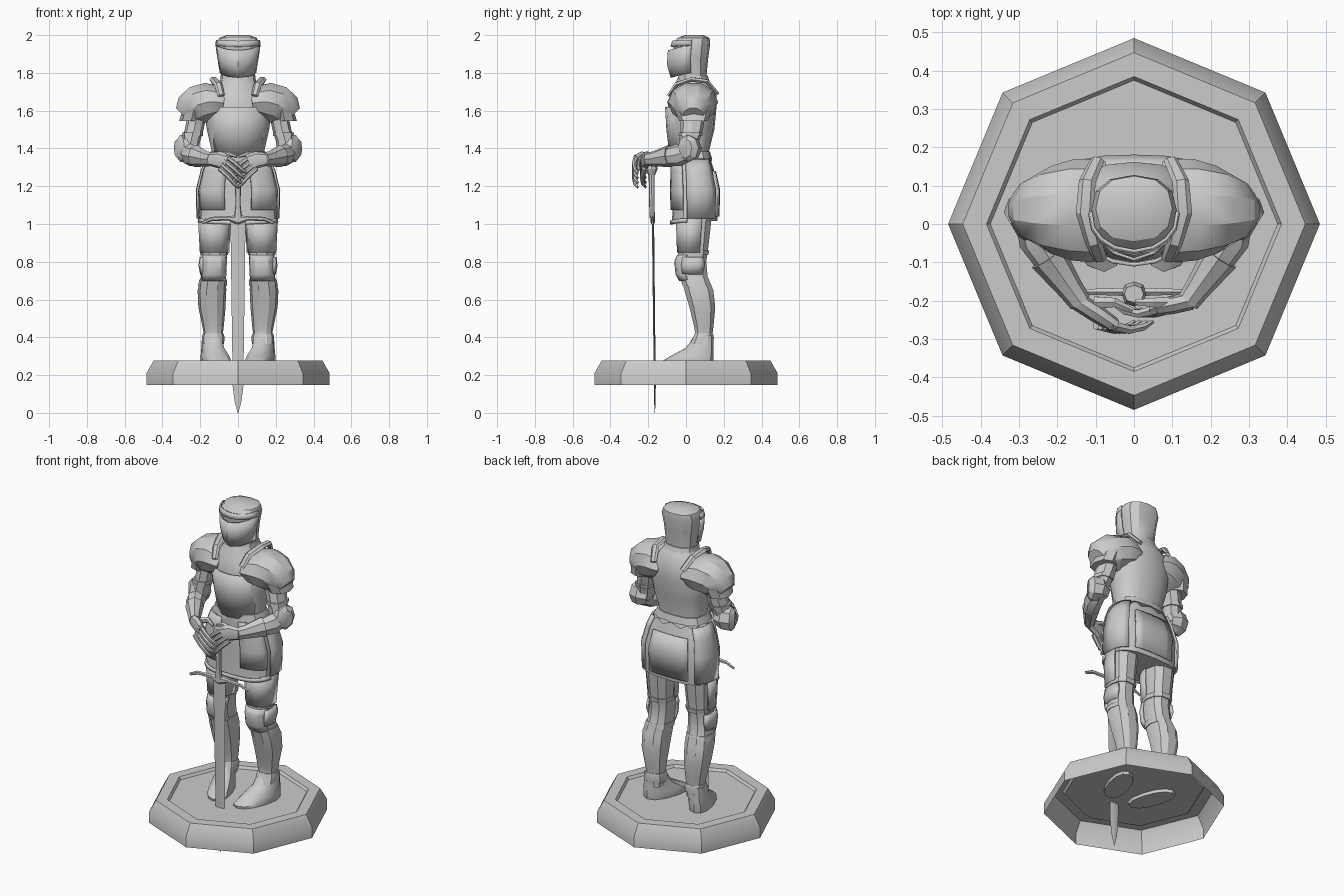
import bpy, bmesh
from math import sin, cos, pi, radians
from mathutils import Vector


def spow(v, p):
    return (abs(v) ** p) * (1 if v >= 0 else -1)


def mesh(name, rings, closed=True, cap=(True, True), thick=0):
    """Skin a list of point rings into one object."""
    bm = bmesh.new()
    vs = [[bm.verts.new(p) for p in r] for r in rings]
    n = len(vs[0])
    for a, b in zip(vs, vs[1:]):
        for i in range(n if closed else n - 1):
            j = (i + 1) % n
            bm.faces.new((a[i], a[j], b[j], b[i]))
    if closed:
        if cap[0]:
            bm.faces.new(vs[0][::-1])
        if cap[1]:
            bm.faces.new(vs[-1])
    bmesh.ops.recalc_face_normals(bm, faces=bm.faces)
    me = bpy.data.meshes.new(name)
    bm.to_mesh(me)
    bm.free()
    ob = bpy.data.objects.new(name, me)
    bpy.context.collection.objects.link(ob)
    if thick:
        m = ob.modifiers.new("thickness", "SOLIDIFY")
        m.thickness, m.offset = thick, 0
    return ob


def loft(name, rings, n=12, arc=None, p=0.85, keel=0, dip=0, off=0, skew=0, zig=0, s=1, cap=(True, True), thick=0.012):
    """Horizontal rings (z, centre x, half width, front y, back y); arc gives an open plate."""
    a0, a1 = arc or (0, 360)
    out = []
    for k, (z, cx, w, y0, y1) in enumerate(rings):
        ring = []
        for i in range(n + 1 if arc else n):
            a = radians(a0 + (a1 - a0) * i / n)
            c, d = cos(a), sin(a)
            y = (y0 + y1) / 2 + ((y1 - y0) / 2 + off) * spow(d, p)
            front = max(0, -d) ** 8
            x = cx + (w + off) * spow(c, p) + skew * (y - 0.06)
            zz = z - dip * max(0, -d) ** 2 + (zig * (-1) ** i if k == 0 else 0)
            ring.append((s * x, y - keel * front, zz))
        out.append(ring)
    return mesh(name, out, not arc, cap, thick if arc else 0)


def tube(name, pts, n=8, ref=(0, 0, 1), s=1):
    """Sweep ellipses along points (x, y, z, radius on ref axis, other radius)."""
    P = [Vector(q[:3]) for q in pts]
    out = []
    for i, q in enumerate(pts):
        t = (P[min(i + 1, len(P) - 1)] - P[max(i - 1, 0)]).normalized()
        r = Vector(ref)
        u = (r - t * r.dot(t)).normalized()
        v = t.cross(u)
        ring = [P[i] + u * q[3] * cos(2 * pi * k / n) + v * q[4] * sin(2 * pi * k / n) for k in range(n)]
        out.append([(s * w.x, w.y, w.z) for w in ring])
    return mesh(name, out)


# Octagonal base, open underneath, with a recessed top
base = [(0.485, .148), (0.485, .21), (0.447, .277), (0.385, .277), (0.375, .262)]
mesh("base", [[(r * cos(i * pi / 4), r * sin(i * pi / 4), z) for i in range(8)] for r, z in base], cap=(False, True))

# Sword
loft("blade", [(0, 0, .002, -.166, -.164), (.06, 0, .018, -.169, -.161), (.14, 0, .028, -.17, -.16),
               (1.02, 0, .04, -.181, -.169)], n=4, p=1)
tube("crossguard", [(-.19, -.177, 1.005, .008, .005), (-.14, -.177, 1.027, .011, .008), (-.05, -.177, 1.03, .012, .011),
                    (0, -.177, 1.02, .026, .014), (.05, -.177, 1.03, .012, .011), (.14, -.177, 1.027, .011, .008),
                    (.19, -.177, 1.005, .008, .005)], n=6)
loft("grip", [(1.03, 0, .022, -.192, -.164), (1.1, 0, .014, -.195, -.167), (1.27, 0, .016, -.198, -.166)], n=8)
loft("pommel", [(1.26, 0, .018, -.2, -.164), (1.29, 0, .032, -.215, -.15), (1.33, 0, .025, -.205, -.16)], n=8)

# Breastplate and backplate
loft("torso", [(1.30, 0, .15, -.065, .125), (1.38, 0, .138, -.065, .12), (1.5, 0, .165, -.08, .15),
               (1.6, 0, .18, -.085, .16), (1.68, 0, .16, -.07, .162), (1.74, 0, .105, -.04, .135),
               (1.77, 0, .085, -.03, .115)], n=16, keel=.016)
loft("neck_collar", [(1.715, 0, .115, -.065, .145), (1.755, 0, .095, -.045, .125), (1.785, 0, .092, -.04, .115)], n=12)
loft("breast_plate_overlay", [(1.36, 0, .125, -.068, .12), (1.5, 0, .15, -.085, .15), (1.62, 0, .16, -.092, .16)],
     n=8, arc=(205, 335), keel=.014, thick=.01)

# Armoured skirt with raised plates
skirt = [(1.015, 0, .207, -.076, .165), (1.06, 0, .205, -.072, .17), (1.18, 0, .21, -.076, .172),
         (1.28, 0, .185, -.073, .15), (1.37, 0, .142, -.07, .122)]
loft("skirt", skirt, n=16, p=.7, dip=.01)
loft("waist_lames", [(1.335, 0, .163, -.078, .138), (1.385, 0, .143, -.074, .126)], n=24, zig=.012, p=.75)
plate = [(1.075, 0, .205, -.073, .17)] + skirt[2:4] + [(1.34, 0, .158, -.072, .135)]
for s in (-1, 1):
    loft("front_tasset", plate, n=5, arc=(282, 338), p=.7, off=.005, dip=.0, s=s)
    loft("hip_plate", [(1.03, 0, .206, -.073, .168)] + plate[1:], n=4, arc=(-12, 48), p=.7, off=.008, s=s)
loft("back_plate_skirt", [(1.04, 0, .206, -.073, .168)] + plate[1:3], n=4, arc=(62, 118), p=.7, off=.003, s=1)
loft("skirt_rim", [(1.01, 0, .21, -.08, .17), (1.03, 0, .208, -.078, .17)], n=12, arc=(190, 350), p=.7, dip=.012)

# Helmet with pointed visor and eye slot
loft("helmet", [(1.73, 0, .085, -.03, .108), (1.80, 0, .09, -.04, .11), (1.88, 0, .1, -.062, .118),
                (1.955, 0, .113, -.068, .128), (1.985, 0, .1, -.045, .125), (2.0, 0, .06, -.005, .09)], n=12)
loft("visor", [(1.80, 0, .093, -.055, .11), (1.87, 0, .104, -.075, .12), (1.945, 0, .115, -.07, .128)],
     n=8, arc=(180, 360), keel=.022, dip=.025, thick=.008)
loft("visor_brow", [(1.945, 0, .116, -.07, .128), (1.975, 0, .113, -.062, .126)],
     n=8, arc=(180, 360), keel=.008, dip=.006, thick=.008)

for s in (-1, 1):
    # Shoulder armour
    tube("pauldron", [(.075, .035, 1.64, .128, .055), (.11, .035, 1.645, .135, .09), (.16, .037, 1.645, .132, .108),
                      (.215, .037, 1.63, .115, .108), (.265, .037, 1.6, .085, .09), (.292, .037, 1.575, .055, .055)],
         n=10, ref=(0, 1, 0), s=s)
    tube("shoulder_ridge", [(.088, -.092, 1.68, .018, .01), (.105, -.05, 1.74, .022, .013), (.128, .03, 1.765, .024, .014),
                            (.122, .11, 1.755, .022, .013), (.095, .168, 1.69, .018, .01)], n=6, ref=(1, 0, 0), s=s)
    loft("pauldron_lame", [(1.545, .248, .064, -.035, .115), (1.60, .235, .06, -.06, .135)], n=8, s=s)

    # Arm
    loft("upper_arm", [(1.38, .252, .042, -.03, .06), (1.44, .25, .05, -.035, .07), (1.5, .232, .05, -.03, .09),
                       (1.56, .22, .05, -.03, .1)], n=8, s=s)
    loft("arm_lame", [(1.465, .242, .056, -.04, .085), (1.485, .24, .056, -.04, .09)], n=8, s=s)
    tube("elbow_guard", [(.225, .015, 1.395, .05, .05), (.27, .02, 1.4, .068, .065), (.305, .01, 1.4, .072, .06),
                         (.322, 0, 1.4, .05, .035)], n=8, s=s)
    tube("forearm", [(.268, .03, 1.385, .045, .045), (.25, -.04, 1.365, .06, .052), (.205, -.115, 1.352, .046, .04),
                     (.155, -.185, 1.342, .034, .03)], n=8, s=s)
    tube("gauntlet_cuff", [(.225, -.085, 1.36, .06, .05), (.165, -.17, 1.345, .04, .034), (.14, -.205, 1.342, .036, .03)],
         n=8, s=s)

    # Hand, the one on the left of the front view lies over the other
    dy = .02 if s < 0 else -.022
    tube("hand", [(.15, -.2, 1.342, .034, .024), (.1, -.222 - dy / 2, 1.34, .045, .024),
                  (.055, -.242 - dy, 1.322, .046, .02)], n=8, s=s)
    for i in range(4):
        tube("finger", [(.062 + .012 * i, -.243 - dy, 1.358 - .021 * i, .013, .014),
                        (.015 + .012 * i, -.256 - dy, 1.322 - .024 * i, .012, .012),
                        (-.022 + .014 * i, -.25 - dy, 1.288 - .025 * i, .011, .01),
                        (-.048 + .016 * i, -.235 - dy, 1.268 - .025 * i, .007, .006)], n=6, s=s)
    tube("thumb", [(.1, -.205, 1.355, .018, .018), (.05, -.205, 1.372, .014, .014), (.005, -.215 - dy / 2, 1.358, .008, .008)],
         n=6, s=s)

    # Leg
    loft("leg", [(.34, .13, .048, .03, .143), (.40, .13, .048, .05, .14), (.46, .132, .057, .04, .148),
                 (.56, .138, .072, .015, .158), (.65, .138, .076, -.012, .148), (.72, .13, .066, -.028, .118),
                 (.80, .125, .064, -.04, .11), (.88, .125, .07, -.04, .122), (1.04, .125, .08, -.045, .14)], n=10, s=s)
    loft("thigh_plate", [(.85, .125, .072, -.042, .12), (1.03, .125, .082, -.048, .14)], n=6, arc=(180, 380), off=.003,
         s=s, thick=.008)
    # Knee cop, its side wing and lames
    loft("knee_cop", [(.70, .13, .06, -.03, .1), (.735, .127, .062, -.05, .1), (.80, .125, .062, -.056, .1),
                      (.835, .125, .064, -.042, .11)], n=6, arc=(195, 345), p=.75, s=s)
    loft("knee_wing", [(.735, .127, .062, -.035, .1), (.78, .127, .07, -.045, .12), (.825, .126, .066, -.035, .11)],
         n=4, arc=(-40, 40), off=.006, s=s)
    loft("knee_lame_upper", [(.835, .125, .072, -.046, .122), (.86, .125, .076, -.046, .126)], n=10, s=s)
    loft("knee_lame_lower", [(.675, .135, .076, -.022, .135), (.705, .132, .073, -.03, .125)], n=10, s=s)
    # Foot armour
    loft("foot", [(.245, .13, .064, -.12, .14), (.275, .13, .07, -.125, .146), (.305, .13, .066, -.075, .146),
                  (.345, .13, .056, .0, .145), (.41, .13, .05, .045, .142)], n=12, p=.9, skew=.28, s=s)
    loft("ankle_lame", [(.365, .132, .058, .02, .148), (.40, .131, .06, .036, .15), (.42, .131, .054, .044, .145)], n=10, s=s)

# Smooth the shading except over hard edges
for ob in bpy.data.objects:
    ob.select_set(True)
    bpy.context.view_layer.objects.active = ob
bpy.ops.object.shade_smooth_by_angle(angle=radians(30))
